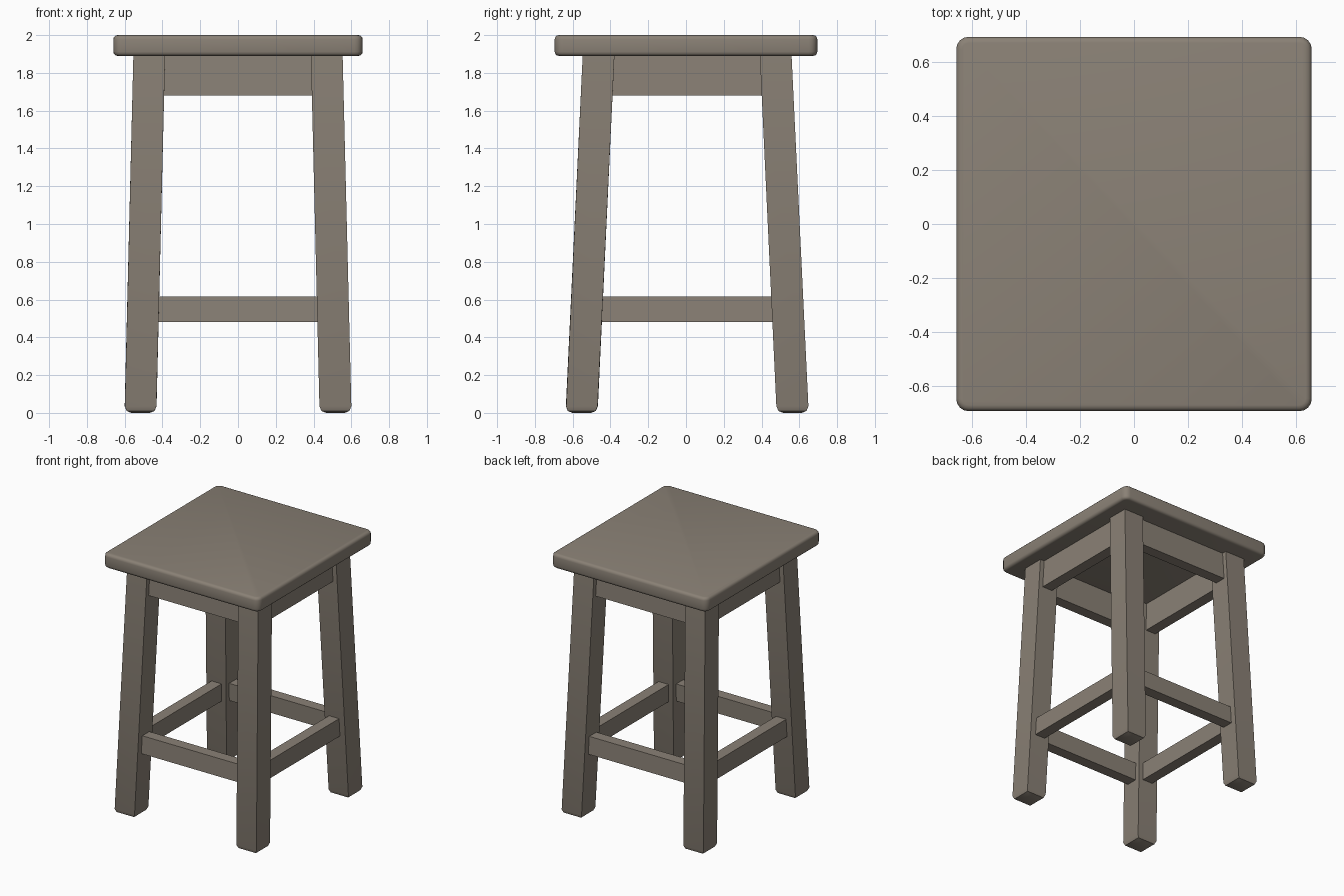
import bpy, bmesh, math

if "Cube" in bpy.data.objects:
    bpy.data.objects.remove(bpy.data.objects["Cube"])

wood = bpy.data.materials.new("grey brown wood")
wood.diffuse_color = (0.255, 0.22, 0.18, 1)
wood.use_nodes = True
wood.node_tree.nodes["Principled BSDF"].inputs["Base Color"].default_value = wood.diffuse_color
Y_OFF = 0.006  # base sits slightly towards the back
TOP = 1.895


def leg_centre(z):
    """Splayed leg axis (positive quadrant) at height z."""
    t = z / 1.89
    return 0.516 - 0.046 * t, 0.558 - 0.089 * t


def finish(name, bm):
    bmesh.ops.recalc_face_normals(bm, faces=bm.faces)
    me = bpy.data.meshes.new(name)
    bm.to_mesh(me)
    bm.free()
    me.materials.append(wood)
    ob = bpy.data.objects.new(name, me)
    bpy.context.collection.objects.link(ob)
    bpy.ops.object.select_all(action='DESELECT')
    ob.select_set(True)
    bpy.context.view_layer.objects.active = ob
    bpy.ops.object.shade_smooth_by_angle(angle=math.radians(32))
    return ob


def sheared_box(z0, z1, c0, c1, hx, hy):
    """Box whose centre moves from c0 at z0 to c1 at z1."""
    bm = bmesh.new()
    bmesh.ops.create_cube(bm, size=2)
    for v in bm.verts:
        low = v.co.z < 0
        c = c0 if low else c1
        v.co = (c[0] + v.co.x * hx, c[1] + v.co.y * hy, z0 if low else z1)
    return bm


# Seat: slab with rounded edges
bm = sheared_box(1.89, 2.0, (0, 0), (0, 0), 0.66, 0.695)
upright = [e for e in bm.edges if abs(e.verts[0].co.z - e.verts[1].co.z) > 0.05]
bmesh.ops.bevel(bm, geom=upright, offset=0.045, segments=4, profile=0.5, affect='EDGES')
rim = [e for e in bm.edges if abs(e.verts[0].co.z - e.verts[1].co.z) < 0.01]
bmesh.ops.bevel(bm, geom=rim, offset=0.022, segments=3, profile=0.5, affect='EDGES')
finish("seat", bm)

# Legs: splayed square posts with rounded feet
for sx, xn in ((-1, "left"), (1, "right")):
    for sy, yn in ((-1, "front"), (1, "back")):
        ends = []
        for z in (0, TOP):
            cx, cy = leg_centre(z)
            ends.append((sx * cx, sy * cy + Y_OFF))
        bm = sheared_box(0, TOP, ends[0], ends[1], 0.084, 0.084)
        foot = [e for e in bm.edges if all(v.co.z < 0.01 for v in e.verts)]
        bmesh.ops.bevel(bm, geom=foot, offset=0.035, segments=2, profile=0.5, affect='EDGES')
        finish(f"{yn}_{xn}_leg", bm)


# Rails between the legs, following the splay
def rails(kind, z0, z1, thick, recess):
    (x0, y0), (x1, y1) = leg_centre(z0), leg_centre(z1)
    shift = 0.084 - recess - thick / 2
    for s, n in ((-1, "front"), (1, "back")):
        bm = sheared_box(z0, z1, (0, s * (y0 + shift) + Y_OFF),
                         (0, s * (y1 + shift) + Y_OFF), x1 - 0.02, thick / 2)
        finish(f"{n}_{kind}", bm)
    for s, n in ((-1, "left"), (1, "right")):
        bm = sheared_box(z0, z1, (s * (x0 + shift), Y_OFF),
                         (s * (x1 + shift), Y_OFF), thick / 2, y1 - 0.02)
        finish(f"{n}_{kind}", bm)


rails("apron", 1.68, TOP, 0.085, 0.035)
rails("stretcher", 0.48, 0.615, 0.085, 0.045)
